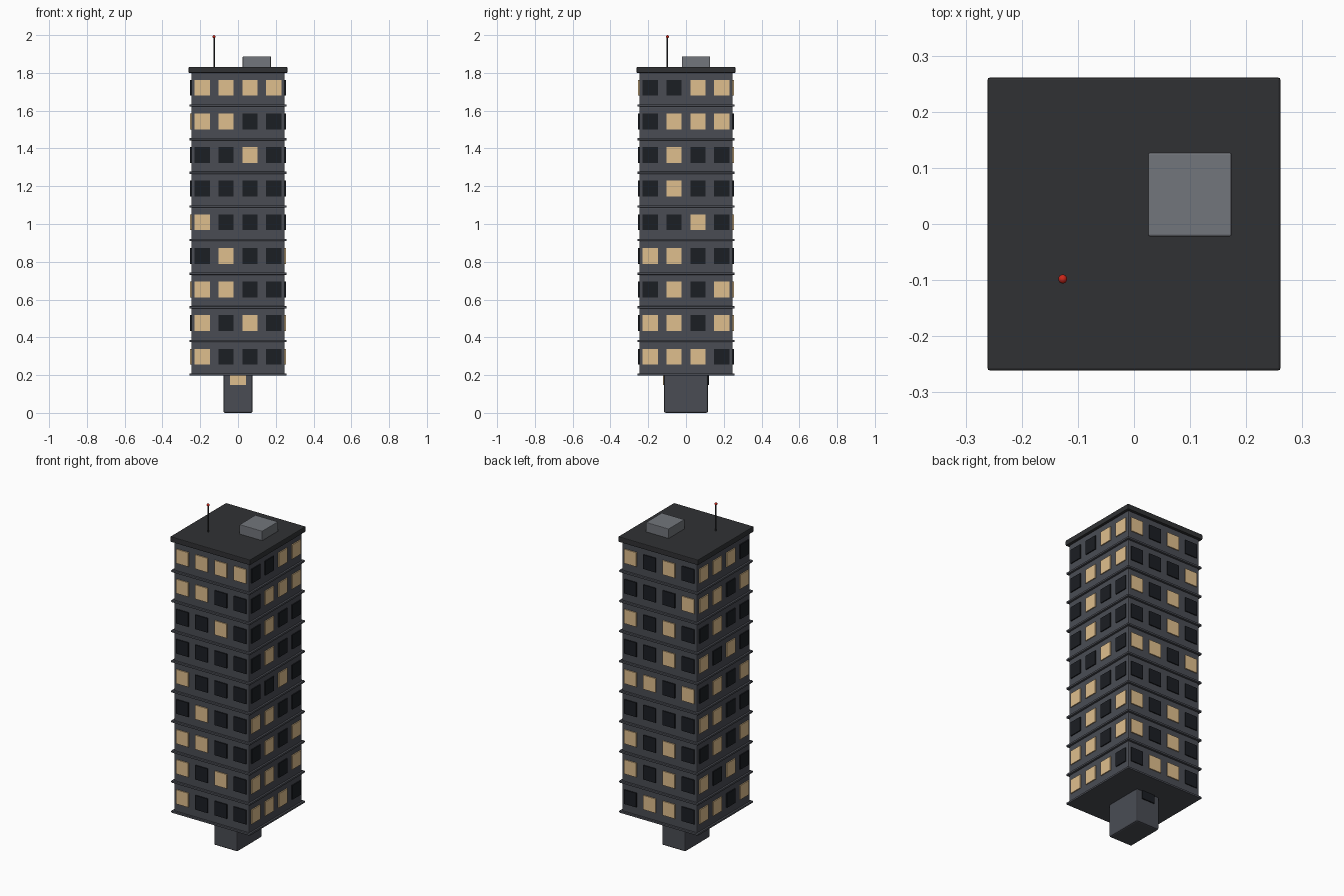
import bpy

if "Cube" in bpy.data.objects:
    bpy.data.objects.remove(bpy.data.objects["Cube"])

def mat(name, r, g, b):
    m = bpy.data.materials.new(name)
    m.diffuse_color = (r, g, b, 1)
    m.use_nodes = True
    m.node_tree.nodes["Principled BSDF"].inputs["Base Color"].default_value = m.diffuse_color
    return m

WALL = mat("wall_grey", 0.068, 0.073, 0.088)
ROOF = mat("roof_dark", 0.03, 0.031, 0.034)
LIT = mat("window_lit", 0.74, 0.52, 0.27)
DARK = mat("window_dark", 0.011, 0.013, 0.017)
UNIT = mat("roof_unit_grey", 0.17, 0.18, 0.2)
RED = mat("beacon_red", 0.6, 0.02, 0.01)

def box(name, x, y, z, m, bevel=0.0):
    """Box from (min, max) pairs, with optional small edge bevel."""
    bpy.ops.mesh.primitive_cube_add(
        size=1, location=(sum(x) / 2, sum(y) / 2, sum(z) / 2))
    ob = bpy.context.object
    ob.name = name
    ob.scale = (x[1] - x[0], y[1] - y[0], z[1] - z[0])
    bpy.ops.object.transform_apply(location=False, rotation=False, scale=True)
    ob.data.materials.append(m)
    if bevel:
        b = ob.modifiers.new("bevel", 'BEVEL')
        b.width = bevel
        b.segments = 2
    return ob

Z0, PITCH, FLOORS = 0.2, 0.178, 9
W = 0.247          # half width of a storey
OUT = 0.253        # outer plane of window panes

# entrance core under the tower, with a pane front and back
box("entrance_core", (-0.077, 0.077), (-0.116, 0.116), (0, 0.21), WALL, 0.008)
box("entrance_window_front", (-0.042, 0.042), (-0.123, -0.11), (0.148, 0.205), LIT)
box("entrance_window_back", (-0.042, 0.042), (0.11, 0.123), (0.148, 0.205), DARK)

# storeys and the thin ledge at the foot of each
for i in range(FLOORS):
    z = Z0 + i * PITCH
    box(f"storey_{i+1}", (-W, W), (-W, W), (z, z + PITCH), WALL, 0.007)
    box(f"ledge_{i+1}", (-0.258, 0.258), (-0.258, 0.258), (z - 0.003, z + 0.009), WALL, 0.003)

# window light patterns, bottom storey first, columns along +x or +y
PATTERN = {
    "front": "1000 1010 1100 0100 1000 0000 0010 1100 1111",
    "right": "1110 1101 0101 1100 0010 0100 0100 0111 0011",
    "back":  "0110 0101 0101 0000 1011 0100 0101 1000 0101",
    "left":  "1011 0101 1010 0011 1010 0101 0010 1011 0111",
}
for side, rows in PATTERN.items():
    sign = -1 if side in ("front", "left") else 1
    depth = tuple(sorted((sign * 0.235, sign * OUT)))
    for i, row in enumerate(rows.split()):
        zc = 0.297 + i * PITCH
        for j, c in enumerate(row):
            u = -0.189 + j * 0.126
            span = (u - 0.04, u + 0.04)
            x, y = (span, depth) if side in ("front", "back") else (depth, span)
            box(f"window_{side}_{i+1}_{j+1}", x, y, (zc - 0.042, zc + 0.042),
                LIT if c == "1" else DARK)

# roof slab and plant box
box("roof_slab", (-0.261, 0.261), (-0.261, 0.261), (1.8, 1.832), ROOF, 0.004)
box("roof_unit", (0.025, 0.174), (-0.022, 0.127), (1.825, 1.888), UNIT, 0.003)

# antenna with red beacon
bpy.ops.mesh.primitive_cylinder_add(vertices=12, radius=0.004, depth=0.165,
                                    location=(-0.127, -0.098, 1.9075))
ant = bpy.context.object
ant.name = "antenna"
ant.data.materials.append(ROOF)
bpy.ops.object.shade_smooth_by_angle()
bpy.ops.mesh.primitive_uv_sphere_add(segments=16, ring_count=8, radius=0.008,
                                     location=(-0.127, -0.098, 1.992))
tip = bpy.context.object
tip.name = "beacon"
tip.data.materials.append(RED)
bpy.ops.object.shade_smooth()
